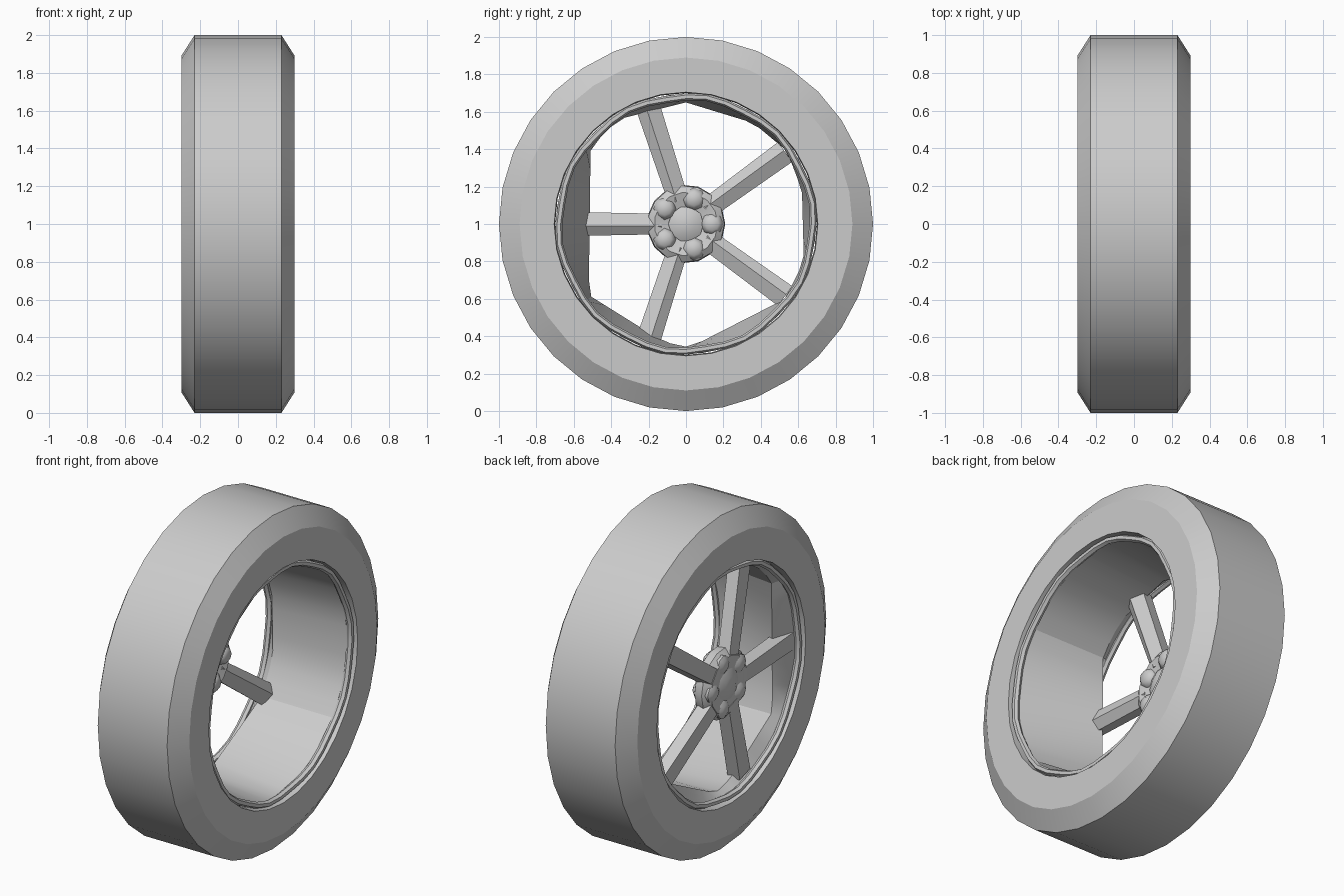
import bpy, math
from math import sin, cos, pi, radians
from mathutils import Vector, Matrix

if "Cube" in bpy.data.objects:
    bpy.data.objects.remove(bpy.data.objects["Cube"])

CENTRE = Vector((0, 0, 1))


def make(name, verts, faces, angle=35):
    me = bpy.data.meshes.new(name)
    me.from_pydata(verts, [], faces)
    me.update()
    ob = bpy.data.objects.new(name, me)
    bpy.context.collection.objects.link(ob)
    bpy.ops.object.select_all(action='DESELECT')
    ob.select_set(True)
    bpy.context.view_layer.objects.active = ob
    bpy.ops.object.mode_set(mode='EDIT')
    bpy.ops.mesh.select_all(action='SELECT')
    bpy.ops.mesh.normals_make_consistent(inside=False)
    bpy.ops.object.mode_set(mode='OBJECT')
    bpy.ops.object.shade_smooth_by_angle(angle=radians(angle))
    return ob


def lathe(name, rings, n, closed=True, centre=CENTRE, phase=0.0, angle=35):
    """Rings are (x, r) where r is a radius or a function of the angle."""
    verts, faces = [], []
    for x, r in rings:
        for i in range(n):
            a = 2 * pi * i / n + phase
            rad = r(a) if callable(r) else r
            verts.append(centre + Vector((x, rad * cos(a), rad * sin(a))))
    m = len(rings)
    for j in range(m if closed else m - 1):
        k = (j + 1) % m
        for i in range(n):
            h = (i + 1) % n
            faces.append((j * n + i, j * n + h, k * n + h, k * n + i))
    if not closed:
        faces += [tuple(range(n)), tuple(range((m - 1) * n, m * n))]
    return make(name, verts, faces, angle)


# Tyre: flat tread, chamfered shoulders, flat side walls
lathe("tyre", [(-0.3, 0.705), (-0.3, 0.89), (-0.23, 1.0), (0.23, 1.0),
               (0.3, 0.89), (0.3, 0.705), (0.25, 0.70), (-0.25, 0.70)], 32, angle=25)

# Coarse polygon that the inside of the rim narrows to
POLY = [(0.62, 0.18), (0.54, 0.39), (0.36, 0.54), (0.0, 0.65), (-0.36, 0.56),
        (-0.51, 0.41), (-0.52, -0.38), (-0.12, -0.63), (0.02, -0.66),
        (0.53, -0.40), (0.63, -0.2)]


def poly_radius(a):
    d = Vector((cos(a), sin(a)))
    for p, q in zip(POLY, POLY[1:] + POLY[:1]):
        p, q = Vector(p), Vector(q)
        e = q - p
        den = d.x * e.y - d.y * e.x
        if abs(den) < 1e-9:
            continue
        t = (p.x * e.y - p.y * e.x) / den
        s = (p.x * d.y - p.y * d.x) / den
        if t > 0 and -1e-6 <= s <= 1 + 1e-6:
            return t
    return 0.65


# Rim barrel
lathe("rim_barrel", [(0.25, 0.695), (0.25, 0.675), (-0.21, poly_radius),
                     (-0.25, 0.675), (-0.25, 0.695)], 48, angle=20)

# Slightly wavy rim lips on both sides
for side, nm in ((1, "inner"), (-1, "outer")):
    ring = []
    for k in range(6):
        b = 2 * pi * k / 6
        ring.append((side * 0.268 + 0.02 * sin(b),
                     lambda a, b=b: 0.68 + 0.019 * cos(b) + 0.006 * sin(10 * a)))
    lathe(nm + "_rim_lip", ring, 40)

# Five spokes with a ridged back
for i in range(5):
    verts = []
    for r, x, w in ((0.13, -0.235, 0.055), (0.655, -0.20, 0.065)):
        verts += [Vector((x - 0.05, r, -w * 0.8)), Vector((x - 0.05, r, w * 0.8)),
                  Vector((x + 0.02, r, w)), Vector((x + 0.055, r, 0.01)),
                  Vector((x + 0.02, r, -w))]
    rot = Matrix.Rotation(radians(180 + 72 * i), 3, 'X')
    verts = [rot @ v + CENTRE for v in verts]
    faces = [(k, (k + 1) % 5, (k + 1) % 5 + 5, k + 5) for k in range(5)]
    faces += [(4, 3, 2, 1, 0), (5, 6, 7, 8, 9)]
    make("spoke_%d" % (i + 1), verts, faces)

# Hub ring
lathe("hub_ring", [(-0.28, 0.09), (-0.285, 0.17), (-0.25, 0.21), (-0.2, 0.205),
                   (-0.175, 0.17), (-0.2, 0.09)], 15, angle=40)

# Rounded hub cap in the middle
lathe("hub_cap", [(-0.297, 0.05), (-0.28, 0.095), (-0.19, 0.095), (-0.165, 0.05)],
      10, closed=False, angle=50)

# Five lug sockets around the cap
for i in range(5):
    a = radians(72 * i)
    c = CENTRE + Vector((0, 0.14 * cos(a), 0.14 * sin(a)))
    lathe("lug_%d" % (i + 1), [(-0.295, 0.03), (-0.28, 0.055), (-0.19, 0.06),
                               (-0.165, 0.035)], 8, closed=False, centre=c, angle=50)
